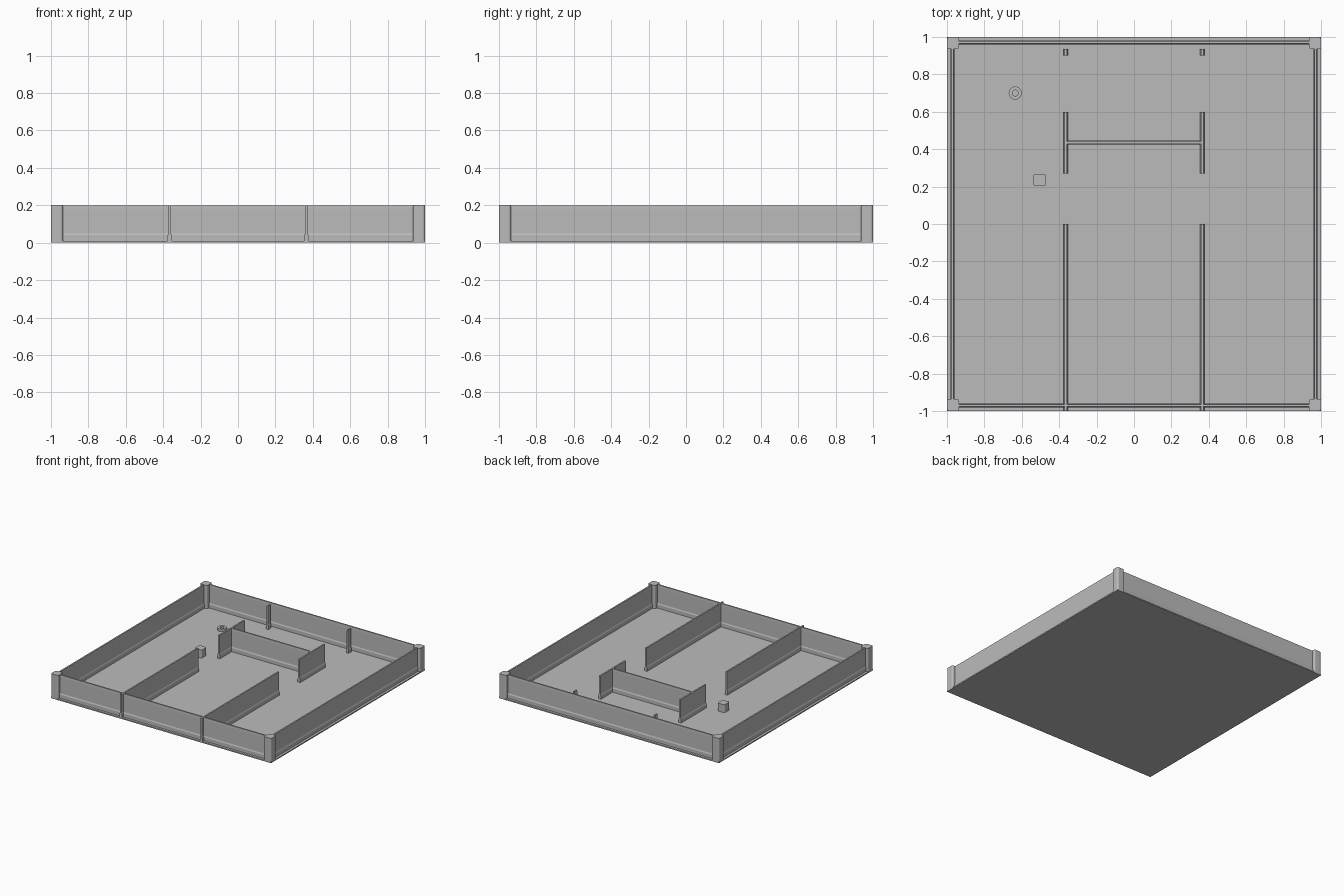
import bpy, bmesh
from mathutils import Vector

cube = bpy.data.objects.get("Cube")
if cube:
    bpy.data.objects.remove(cube, do_unlink=True)

FLOOR, TOP = 0.01, 0.2
EDGE, INNER = 0.97, 0.365   # centre lines of outer and inner walls

grey = bpy.data.materials.new("plain grey")
grey.use_nodes = True
grey.diffuse_color = (0.5, 0.5, 0.5, 1)
grey.node_tree.nodes["Principled BSDF"].inputs["Base Color"].default_value = (0.5, 0.5, 0.5, 1)


def add_object(name, bm):
    bmesh.ops.recalc_face_normals(bm, faces=bm.faces)
    mesh = bpy.data.meshes.new(name)
    bm.to_mesh(mesh)
    bm.free()
    mesh.materials.append(grey)
    obj = bpy.data.objects.new(name, mesh)
    bpy.context.collection.objects.link(obj)
    return obj


def box(name, low, high, radius=0):
    """Box between two corners, with optional rounded vertical edges."""
    low, high = Vector(low), Vector(high)
    bm = bmesh.new()
    bmesh.ops.create_cube(bm, size=1)
    for v in bm.verts:
        v.co = (low + high) / 2 + v.co * (high - low)
    if radius:
        upright = [e for e in bm.edges
                   if abs(e.verts[0].co.z - e.verts[1].co.z) > 0.001]
        bmesh.ops.bevel(bm, geom=upright, offset=radius, segments=4,
                        profile=0.5, affect='EDGES')
    return add_object(name, bm)


# Half widths and heights: thick skirting, thin panel, tapered top
WALL = [(0.011, FLOOR), (0.011, 0.04), (0.007, 0.05), (0.007, 0.18), (0.006, TOP)]


def wall(name, start, end):
    """Extrude the wall section along a straight floor line."""
    start, end = Vector((*start, 0)), Vector((*end, 0))
    along = (end - start).normalized()
    side = Vector((-along.y, along.x, 0))
    section = WALL + [(-w, z) for w, z in reversed(WALL)]
    bm = bmesh.new()
    face = bm.faces.new([bm.verts.new(start + side * w + Vector((0, 0, z)))
                         for w, z in section])
    made = bmesh.ops.extrude_face_region(bm, geom=[face])["geom"]
    bmesh.ops.translate(bm, vec=end - start,
                        verts=[g for g in made if isinstance(g, bmesh.types.BMVert)])
    # the starting face stays as the end cap
    if not face.is_valid:
        bmesh.ops.holes_fill(bm, edges=bm.edges)
    return add_object(name, bm)


# Floor
box("floor", (-1, -1, 0), (1, 1, FLOOR))

# Outer walls
for name, s in (("front", -1), ("back", 1)):
    wall(name + "_outer_wall", (-EDGE, s * EDGE), (EDGE, s * EDGE))
for name, s in (("right", -1), ("left", 1)):
    wall(name + "_outer_wall", (s * EDGE, -EDGE), (s * EDGE, EDGE))

    # Inner walls running front to back, with a short stub near the back
    x = s * INNER
    wall(name + "_long_wall", (x, -1), (x, 0))
    wall(name + "_short_wall", (x, 0.27), (x, 0.6))
    wall(name + "_wall_stub", (x, 0.9), (x, 0.935))

    # Corner posts
    for end, t in (("front", -1), ("back", 1)):
        xs, ys = sorted((s * 0.935, s)), sorted((t * 0.935, t))
        box(f"{end}_{name}_post", (xs[0], ys[0], 0), (xs[1], ys[1], TOP + 0.002), 0.013)

# Cross wall
wall("cross_wall", (-INNER, 0.435), (INNER, 0.435))

# Small block
box("block", (-0.537, 0.202, FLOOR), (-0.472, 0.268, 0.075), 0.01)

# Low ring, turned from a square section
bm = bmesh.new()
points = [bm.verts.new((r, 0, z)) for r, z in
          ((0.016, FLOOR), (0.035, FLOOR), (0.035, 0.03), (0.016, 0.03))]
edges = [bm.edges.new((points[i], points[(i + 1) % 4])) for i in range(4)]
bmesh.ops.spin(bm, geom=points + edges, cent=(0, 0, 0), axis=(0, 0, 1),
               angle=6.283185, steps=32, use_merge=True)
bmesh.ops.remove_doubles(bm, verts=bm.verts, dist=0.0001)
ring = add_object("ring", bm)
ring.location = (-0.635, 0.7, 0)
